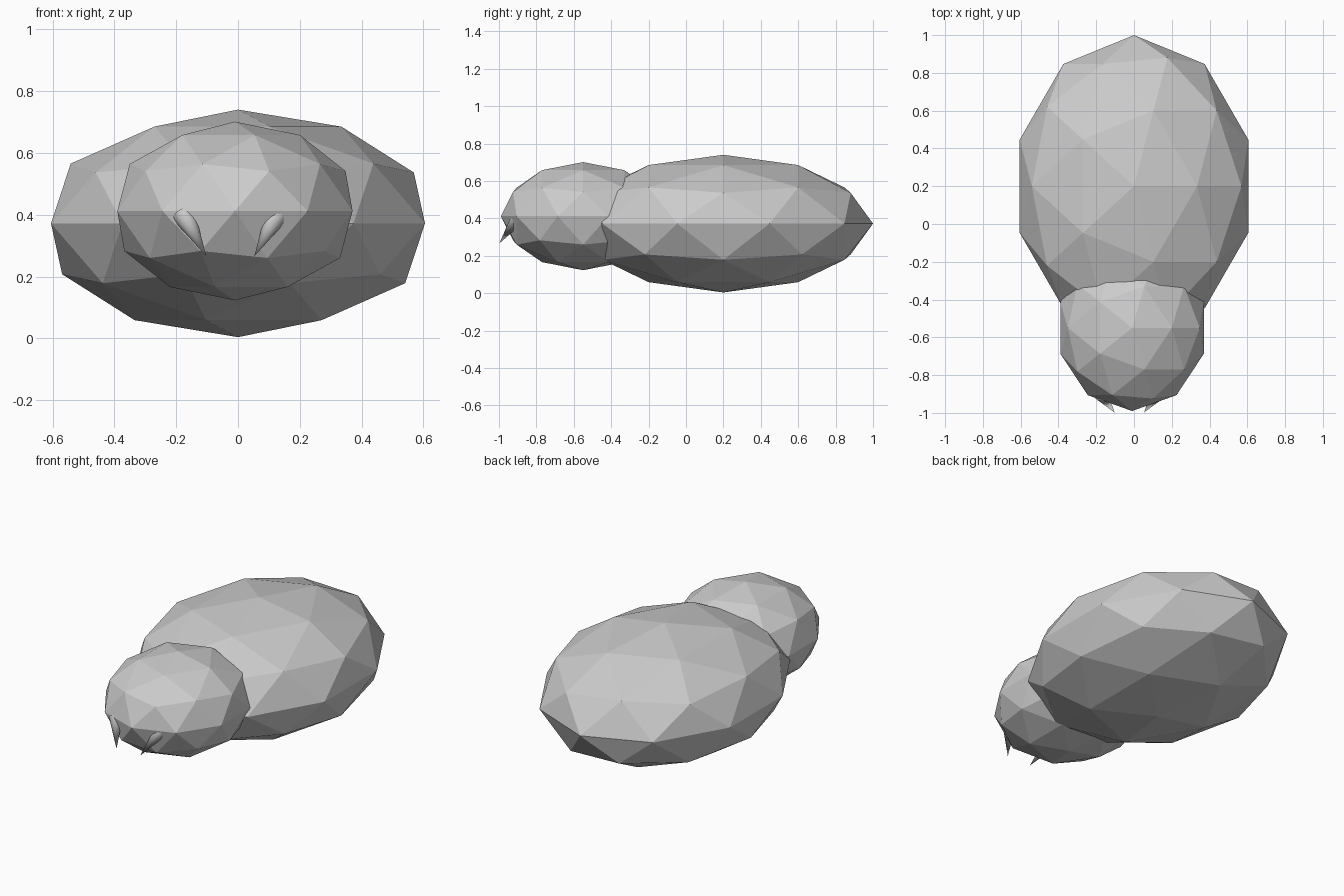
import bpy
from mathutils import Vector

if "Cube" in bpy.data.objects:
    bpy.data.objects.remove(bpy.data.objects["Cube"])


def ellipsoid(name, centre, radii):
    bpy.ops.mesh.primitive_ico_sphere_add(subdivisions=2, radius=1, location=centre)
    ob = bpy.context.object
    ob.name = name
    ob.scale = radii
    bpy.ops.object.transform_apply(location=False, rotation=False, scale=True)
    return ob


def spike(name, tip, base, radius):
    tip, base = Vector(tip), Vector(base)
    axis = tip - base
    bpy.ops.mesh.primitive_cone_add(vertices=16, radius1=radius, radius2=0,
                                    depth=axis.length, location=(tip + base) / 2)
    ob = bpy.context.object
    ob.name = name
    ob.rotation_euler = axis.to_track_quat('Z', 'Y').to_euler()
    bpy.ops.object.shade_smooth_by_angle()
    return ob


# Faceted body and head
ellipsoid("body", (0, 0.2, 0.372), (0.636, 0.8, 0.368))
ellipsoid("head", (-0.01, -0.55, 0.412), (0.4, 0.44, 0.289))

# Pair of small tusks, bases sunk into the head
mid = -0.025
for side, label in ((-1, "left"), (1, "right")):
    spike("tusk_" + label,
          (mid + side * 0.078, -0.998, 0.266),
          (mid + side * 0.15, -0.90, 0.40), 0.038)
